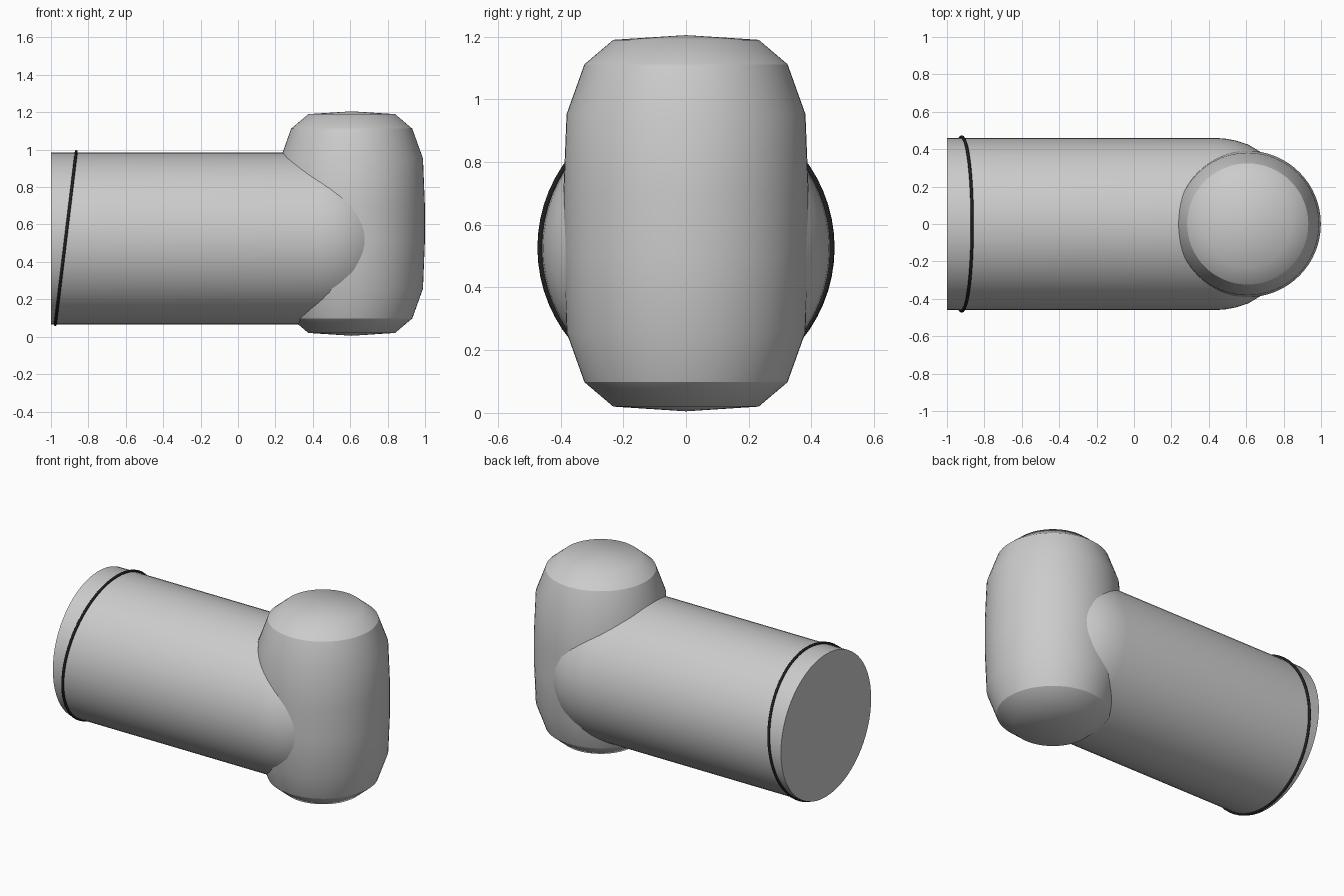
import bpy, bmesh, math
from mathutils import Matrix

cube = bpy.data.objects.get("Cube")
if cube:
    bpy.data.objects.remove(cube, do_unlink=True)


def material(name, value):
    m = bpy.data.materials.new(name)
    m.use_nodes = True
    colour = (value, value, value, 1)
    m.diffuse_color = colour
    m.node_tree.nodes["Principled BSDF"].inputs["Base Color"].default_value = colour
    return m


grey = material("light grey", 0.6)
black = material("black", 0.015)


def lathe(name, profile, sharp_rings, matrix, mat, segments=64):
    """Turn (radius, height) points about z, then place with the matrix."""
    bm = bmesh.new()
    verts = [bm.verts.new((r, 0, h)) for r, h in profile]
    edges = [bm.edges.new(pair) for pair in zip(verts, verts[1:])]
    bmesh.ops.spin(bm, geom=verts + edges, cent=(0, 0, 0), axis=(0, 0, 1),
                   angle=math.tau, steps=segments, use_duplicate=False)
    bmesh.ops.remove_doubles(bm, verts=bm.verts, dist=0.0001)
    bmesh.ops.recalc_face_normals(bm, faces=bm.faces)
    for f in bm.faces:
        f.smooth = True
    for e in bm.edges:
        a, b = (v.co.z for v in e.verts)
        if abs(a - b) < 0.0001 and any(abs(a - h) < 0.001 for h in sharp_rings):
            if abs(e.verts[0].co.xy.length - e.verts[1].co.xy.length) < 0.001:
                e.smooth = False
    bm.transform(matrix)
    mesh = bpy.data.meshes.new(name)
    bm.to_mesh(mesh)
    bm.free()
    mesh.materials.append(mat)
    obj = bpy.data.objects.new(name, mesh)
    bpy.context.collection.objects.link(obj)
    return obj


# Upright capsule with chamfered ends, mirrored about its middle
half = [(0, 0.6), (0.232, 0.585), (0.324, 0.507), (0.381, 0.348), (0.391, 0.1)]
capsule = half + [(r, -h) for r, h in reversed(half)]
lathe("upright_capsule", capsule, (0.507, -0.507),
      Matrix.Translation((0.608, 0, 0.605)), grey)

# Horizontal barrel: flat at the left end, domed into the capsule
barrel = [(0, -1), (0.46, -1), (0.46, 0.44), (0.456, 0.49), (0.446, 0.545),
          (0.425, 0.61), (0.377, 0.69), (0.3, 0.77), (0.16, 0.84), (0, 0.86)]
along_x = Matrix.Rotation(math.pi / 2, 4, "Y")
lathe("horizontal_barrel", barrel, (-1,),
      Matrix.Translation((0, 0, 0.525)) @ along_x, grey)

# Thin tilted band around the flat end
bpy.ops.mesh.primitive_torus_add(
    major_radius=0.466, minor_radius=0.008, major_segments=64, minor_segments=10,
    location=(-0.921, 0, 0.527), rotation=(0, math.pi / 2 + math.radians(6.9), 0))
band = bpy.context.object
band.name = "tilted_band"
band.data.materials.append(black)
bpy.ops.object.shade_smooth()
